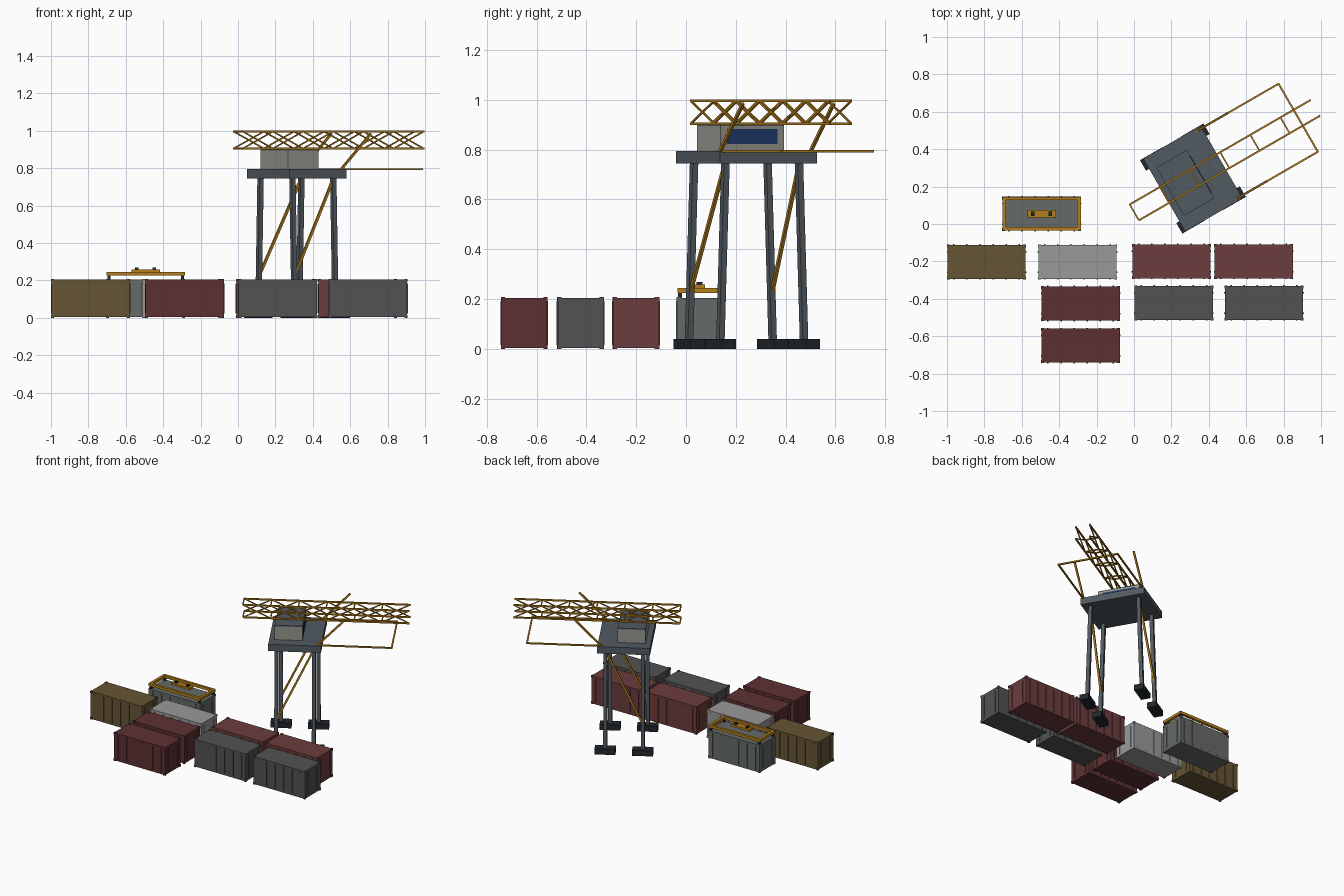
import bpy, bmesh
from math import radians
from mathutils import Matrix, Vector

if "Cube" in bpy.data.objects:
    bpy.data.objects.remove(bpy.data.objects["Cube"])


def material(name, rgb):
    m = bpy.data.materials.new(name)
    m.diffuse_color = (*rgb, 1)
    m.use_nodes = True
    m.node_tree.nodes["Principled BSDF"].inputs["Base Color"].default_value = m.diffuse_color
    return m


GOLD = material("gold_paint", (0.45, 0.21, 0.012))
STEEL = material("blue_steel", (0.085, 0.105, 0.12))
DARK = material("dark_rubber", (0.015, 0.02, 0.025))
HOUSE = material("house_panel", (0.30, 0.30, 0.27))
GLASS = material("window_glass", (0.015, 0.045, 0.15))
RED_A = material("deep_red", (0.11, 0.03, 0.032))
RED_B = material("dusty_red", (0.15, 0.045, 0.047))
OLIVE = material("olive", (0.13, 0.09, 0.035))
GREY = material("mid_grey", (0.085, 0.085, 0.085))
GREEN_GREY = material("green_grey", (0.13, 0.145, 0.14))
LIGHT = material("light_grey", (0.32, 0.32, 0.32))


def box(bm, c, s):
    bmesh.ops.create_cube(bm, size=1, matrix=Matrix.Translation(c) @ Matrix.Diagonal((*s, 1)))


def bar(bm, a, b, w):
    """Square bar from a to b."""
    a, b = Vector(a), Vector(b)
    d = b - a
    z = d.normalized()
    ref = Vector((0, 0, 1)) if abs(z.z) < 0.99 else Vector((0, 1, 0))
    x = (Vector((1, 0, 0)) if abs(z.z) > 0.9 else ref.cross(z))
    x = (x - z * x.dot(z)).normalized()
    y = z.cross(x)
    rot = Matrix((x, y, z)).transposed().to_4x4()
    bmesh.ops.create_cube(bm, size=1, matrix=Matrix.Translation((a + b) / 2) @ rot
                          @ Matrix.Diagonal((w, w, d.length, 1)))


def finish(bm, name, mat, matrix=Matrix()):
    me = bpy.data.meshes.new(name)
    bm.to_mesh(me)
    bm.free()
    me.materials.append(mat)
    ob = bpy.data.objects.new(name, me)
    ob.matrix_world = matrix
    bpy.context.collection.objects.link(ob)
    return ob


# Ribbed containers
def container(i, x, y, mat):
    bm = bmesh.new()
    box(bm, (0, 0, 0.104), (0.418, 0.182, 0.202))
    for s in (-1, 1):
        for k in range(6):
            box(bm, (-0.175 + 0.07 * k, s * 0.092, 0.104), (0.008, 0.006, 0.175))
        for t in (-1, 1):
            box(bm, (s * 0.21, t * 0.055, 0.104), (0.006, 0.007, 0.16))
            for z in (0.008, 0.2):     # corner castings
                box(bm, (s * 0.203, t * 0.085, z), (0.016, 0.016, 0.016))
    finish(bm, f"container_{i}", mat, Matrix.Translation((x, y, 0)))


for i, (x, y, m) in enumerate([
        (-0.788, -0.203, OLIVE), (-0.302, -0.203, LIGHT), (0.2, -0.2, RED_B), (0.64, -0.2, RED_B),
        (-0.285, -0.425, RED_A), (0.213, -0.422, GREY), (0.695, -0.422, GREY),
        (-0.285, -0.65, RED_A), (-0.494, 0.055, GREEN_GREY)]):
    container(i + 1, x, y, m)

# Spreader on the lone container
AT = Matrix.Translation((-0.494, 0.055, 0))
bm = bmesh.new()
for s in (-1, 1):
    box(bm, (0, s * 0.081, 0.235), (0.41, 0.018, 0.02))
    box(bm, (s * 0.2, 0, 0.235), (0.02, 0.18, 0.02))
finish(bm, "spreader_frame", GOLD, AT)
bm = bmesh.new()
box(bm, (0, 0, 0.25), (0.152, 0.042, 0.016))
finish(bm, "spreader_headblock", GOLD, AT)
bm = bmesh.new()
for s in (-1, 1):
    box(bm, (s * 0.047, 0, 0.262), (0.018, 0.024, 0.012))
    for t in (-1, 1):
        box(bm, (s * 0.197, t * 0.08, 0.215), (0.016, 0.016, 0.024))
finish(bm, "spreader_locks", DARK, AT)

# Crane: local x runs along the boom
CR = Matrix.Translation((0.315, 0.243, 0)) @ Matrix.Rotation(radians(30), 4, "Z")
SIDES = (-1, 1)

# Feet, legs and leg braces
bm_foot, bm_leg, bm_brace = bmesh.new(), bmesh.new(), bmesh.new()
for t in SIDES:
    for s in SIDES:
        box(bm_foot, (s * 0.126, t * 0.194, 0.02), (0.14, 0.065, 0.04))
        bar(bm_leg, (s * 0.126, t * 0.194, 0.03), (s * 0.126, t * 0.17, 0.76), 0.025)
    bar(bm_brace, (-0.126, t * 0.19, 0.22), (0.126, t * 0.172, 0.745), 0.013)
finish(bm_foot, "crane_feet", DARK, CR)
finish(bm_leg, "crane_legs", STEEL, CR)
finish(bm_brace, "leg_braces", GOLD, CR)

# Platform and machine house
bm = bmesh.new()
box(bm, (0, 0, 0.77), (0.354, 0.45, 0.05))
finish(bm, "platform", STEEL, CR)
bm = bmesh.new()
box(bm, (-0.047, 0, 0.845), (0.187, 0.296, 0.1))
finish(bm, "machine_house", HOUSE, CR)
bm = bmesh.new()
box(bm, (-0.047, 0, 0.897), (0.187, 0.296, 0.008))
finish(bm, "house_roof", STEEL, CR)
bm = bmesh.new()
box(bm, (0.047, 0, 0.852), (0.006, 0.23, 0.06))
finish(bm, "house_window", GLASS, CR)

# Lattice boom: chords, crossed diagonals and cross bars
U0, U1, BAYS, W, LO, HI = -0.362, 0.755, 6, 0.049, 0.905, 0.996
step = (U1 - U0) / BAYS
bm = bmesh.new()
for t in SIDES:
    for z in (LO, HI):
        bar(bm, (U0, t * W, z), (U1, t * W, z), 0.01)
    for k in range(BAYS):
        a, b = U0 + k * step, U0 + (k + 1) * step
        bar(bm, (a, t * W, LO), (b, t * W, HI), 0.007)
        bar(bm, (a, t * W, HI), (b, t * W, LO), 0.007)
for k in range(BAYS):
    for z in (LO, HI):
        bar(bm, (U0 + k * step, -W, z), (U0 + k * step, W, z), 0.008)
finish(bm, "lattice_boom", GOLD, CR)

# Outrigger frame and its stays
bm = bmesh.new()
for t in SIDES:
    bar(bm, (0.14, t * 0.21, 0.794), (0.65, t * 0.21, 0.794), 0.01)
    bar(bm, (0.148, t * 0.21, 0.79), (0.335, t * 0.21, 0.985), 0.012)
bar(bm, (0.65, -0.214, 0.794), (0.65, 0.214, 0.794), 0.01)
finish(bm, "outrigger_frame", GOLD, CR)
